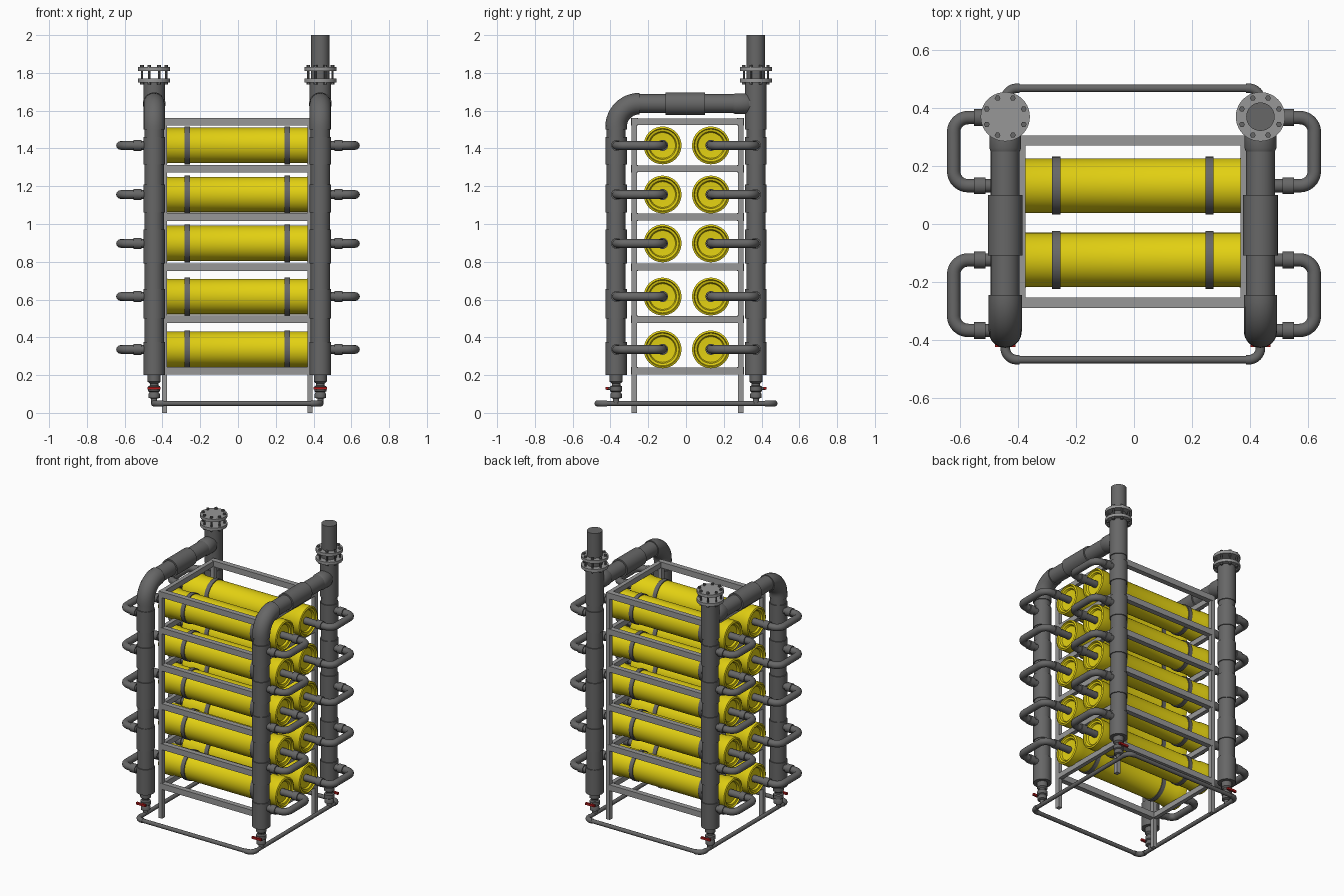
import bpy, bmesh, math
from mathutils import Vector, Matrix

if "Cube" in bpy.data.objects:
    bpy.data.objects.remove(bpy.data.objects["Cube"])


def material(name, rgb):
    m = bpy.data.materials.new(name)
    m.diffuse_color = (*rgb, 1)
    m.use_nodes = True
    m.node_tree.nodes["Principled BSDF"].inputs["Base Color"].default_value = m.diffuse_color
    return m


YELLOW = material("yellow", (0.76, 0.63, 0.006))
DARK = material("dark_grey", (0.135, 0.135, 0.135))
LIGHT = material("light_grey", (0.31, 0.31, 0.31))
RED = material("red", (0.45, 0.01, 0.01))

CX, CY = -0.004, 0.0          # middle of the rack
COL_X, COL_Y = 0.44, 0.37     # standpipe positions
LEVELS = [0.336, 0.616, 0.897, 1.156, 1.416]
SHELVES = [0.222, 0.495, 0.772, 1.037, 1.293, 1.541]


def finish(name, bm, mat):
    bmesh.ops.recalc_face_normals(bm, faces=bm.faces)
    me = bpy.data.meshes.new(name)
    bm.to_mesh(me)
    bm.free()
    me.materials.append(mat)
    ob = bpy.data.objects.new(name, me)
    bpy.context.collection.objects.link(ob)
    return ob


def lathe(name, profile, mat, origin=(0, 0, 0), axis=(0, 0, 1), n=32):
    """Solid of revolution from (radius, height) points, capped at both ends."""
    bm = bmesh.new()
    rot = Vector((0, 0, 1)).rotation_difference(Vector(axis)).to_matrix()
    rings = []
    for r, h in profile:
        rings.append([bm.verts.new(rot @ Vector((r * math.cos(a), r * math.sin(a), h)) + Vector(origin))
                      for a in (2 * math.pi * i / n for i in range(n))])
    for a, b in zip(rings, rings[1:]):
        for i in range(n):
            j = (i + 1) % n
            bm.faces.new((a[i], a[j], b[j], b[i]))
    bm.faces.new(rings[0])
    bm.faces.new(rings[-1])
    return finish(name, bm, mat)


def cyl(name, r, a, b, mat, origin=(0, 0, 0), axis=(0, 0, 1), n=32):
    return lathe(name, [(r, a), (r, b)], mat, origin, axis, n)


def box(name, size, centre, mat):
    bm = bmesh.new()
    bmesh.ops.create_cube(bm, size=1, matrix=Matrix.Translation(centre) @ Matrix.Diagonal((*size, 1)))
    return finish(name, bm, mat)


def pipe(name, pts, r, fillet, mat, closed=False, steps=8, res=4):
    """Round pipe along a path whose corners are rounded."""
    pts = [Vector(p) for p in pts]
    path = []
    for i, p in enumerate(pts):
        if not closed and i in (0, len(pts) - 1):
            path.append(p)
            continue
        u = (pts[i - 1] - p).normalized()
        v = (pts[(i + 1) % len(pts)] - p).normalized()
        c = p + (u + v) * fillet
        for k in range(steps + 1):
            t = math.pi / 2 * k / steps
            path.append(c - v * fillet * math.cos(t) - u * fillet * math.sin(t))
    cu = bpy.data.curves.new(name, 'CURVE')
    cu.dimensions = '3D'
    cu.bevel_depth, cu.bevel_resolution, cu.use_fill_caps = r, res, True
    sp = cu.splines.new('POLY')
    sp.points.add(len(path) - 1)
    for q, p in zip(sp.points, path):
        q.co = (*p, 1)
    sp.use_cyclic_u = closed
    cu.materials.append(mat)
    ob = bpy.data.objects.new(name, cu)
    bpy.context.collection.objects.link(ob)
    bpy.ops.object.select_all(action='DESELECT')
    ob.select_set(True)
    bpy.context.view_layer.objects.active = ob
    bpy.ops.object.convert(target='MESH')
    return ob


# rack: four legs and a rectangle of bars at every shelf
FX, FY = 0.385, 0.282
for sx in (-1, 1):
    for sy in (-1, 1):
        box("rack_leg", (0.028, 0.03, 1.56), (CX + sx * FX, 0.008 + sy * FY, 0.78), LIGHT)
for z in SHELVES:
    for s in (-1, 1):
        box("shelf_long_bar", (2 * FX, 0.036, 0.04), (CX, 0.008 + s * (FY - 0.002), z), LIGHT)
        box("shelf_end_bar", (0.028, 2 * FY, 0.036), (CX + s * FX, 0.008, z), LIGHT)

# filter vessels with flared, recessed end caps and clamp bands
half = [(0.03, 0.425), (0.068, 0.428), (0.074, 0.44), (0.086, 0.443), (0.09, 0.452), (0.1, 0.447),
        (0.1, 0.385), (0.094, 0.368)]
vessel = [(r, -h) for r, h in half] + [(r, h) for r, h in reversed(half)]
for z in LEVELS:
    for sy in (-1, 1):
        vy = 0.004 + sy * 0.128
        lathe("filter_vessel", vessel, YELLOW, (CX, vy, z), (1, 0, 0), 40)
        for sx in (-1, 1):
            cyl("clamp_band", 0.1, -0.014, 0.014, DARK, (CX + sx * 0.264, vy, z), (1, 0, 0), 40)
            # U-shaped branch pipe from vessel end to standpipe
            cy = sy * (COL_Y - 0.003)
            ox = sx * 0.622
            pipe("branch_pipe", [(CX + sx * 0.41, vy, z), (ox, vy, z), (ox, cy, z), (CX + sx * COL_X, cy, z)],
                 0.023, 0.05, DARK)
            for y in (vy, cy):
                cyl("branch_coupling", 0.029, 0.512, 0.552, DARK, (0, y, z), (sx, 0, 0), 24)

# standpipes with tee sleeves, drain valves
SLEEVES = [(0.2, 0.375), (0.5, 0.655), (0.79, 0.97), (1.06, 1.21), (1.315, 1.46)]
for sx in (-1, 1):
    x = CX + sx * COL_X
    for sy in (-1, 1):
        o = (x, sy * COL_Y, 0)
        cyl("standpipe", 0.051, 0.205, 1.52, DARK, o)
        for a, b in SLEEVES:
            cyl("standpipe_tee", 0.057, a, b, DARK, o)
        lathe("drain_valve", [(0.034, 0.2), (0.034, 0.165), (0.022, 0.155), (0.022, 0.145), (0.032, 0.14),
                              (0.032, 0.115), (0.024, 0.11), (0.03, 0.1), (0.03, 0.08), (0.016, 0.075),
                              (0.016, 0.05)], DARK, o, n=24)
        cyl("valve_stem", 0.008, 0.0, 0.05, DARK, (x, sy * COL_Y, 0.13), (0, sy, 0), 12)
        box("valve_handle", (0.07, 0.014, 0.014), (x, sy * (COL_Y + 0.048), 0.13), RED)

    # overhead header: elbow at the front, sleeve in the middle, tee at the back
    HZ = 1.637
    pipe("header_elbow", [(x, -COL_Y, 1.5), (x, -COL_Y, HZ), (x, -0.245, HZ)], 0.057, 0.122, DARK, steps=12, res=6)
    cyl("header_pipe", 0.05, -0.26, 0.34, DARK, (x, 0, HZ), (0, 1, 0))
    cyl("header_sleeve", 0.06, -0.108, 0.1, DARK, (x, 0, HZ), (0, 1, 0))
    lathe("header_tee_branch", [(0.05, 0.25), (0.055, 0.262), (0.055, 0.325), (0.04, 0.35)],
          DARK, (x, 0, HZ), (0, 1, 0))
    top = (x, COL_Y, 0)
    cyl("header_tee", 0.057, 1.5, 1.752, DARK, top)

    # bolted flange pair
    cyl("lower_flange", 0.085, 1.75, 1.77, LIGHT, top, n=40)
    cyl("upper_flange", 0.085, 1.81, 1.83, LIGHT, top, n=40)
    for k in range(8):
        a = math.pi / 4 * k + math.pi / 8
        p = (x + 0.069 * math.cos(a), COL_Y + 0.069 * math.sin(a), 0)
        cyl("flange_bolt", 0.006, 1.742, 1.838, DARK, p, n=10)
        for h in (1.739, 1.83):
            cyl("bolt_head", 0.01, h, h + 0.011, DARK, p, n=6)

# outlet pipe rising through the right flange; the left one is blanked off
cyl("outlet_pipe", 0.049, 1.74, 2.0, DARK, (CX + COL_X, COL_Y, 0))

# drain ring around the foot with thicker corner elbows
LX, LY, LZ = 0.44, 0.468, 0.05
pipe("drain_ring", [(CX - LX, -LY, LZ), (CX + LX, -LY, LZ), (CX + LX, LY, LZ), (CX - LX, LY, LZ)],
     0.0135, 0.04, DARK, closed=True)
for sx in (-1, 1):
    for sy in (-1, 1):
        x, y = CX + sx * LX, sy * LY
        pipe("drain_elbow", [(x - sx * 0.05, y, LZ), (x, y, LZ), (x, y - sy * 0.05, LZ)], 0.0165, 0.04, DARK)

# smooth the round parts, keep edges sharp
bpy.ops.object.select_all(action='SELECT')
bpy.context.view_layer.objects.active = bpy.context.selected_objects[0]
bpy.ops.object.shade_smooth_by_angle(angle=math.radians(35))
